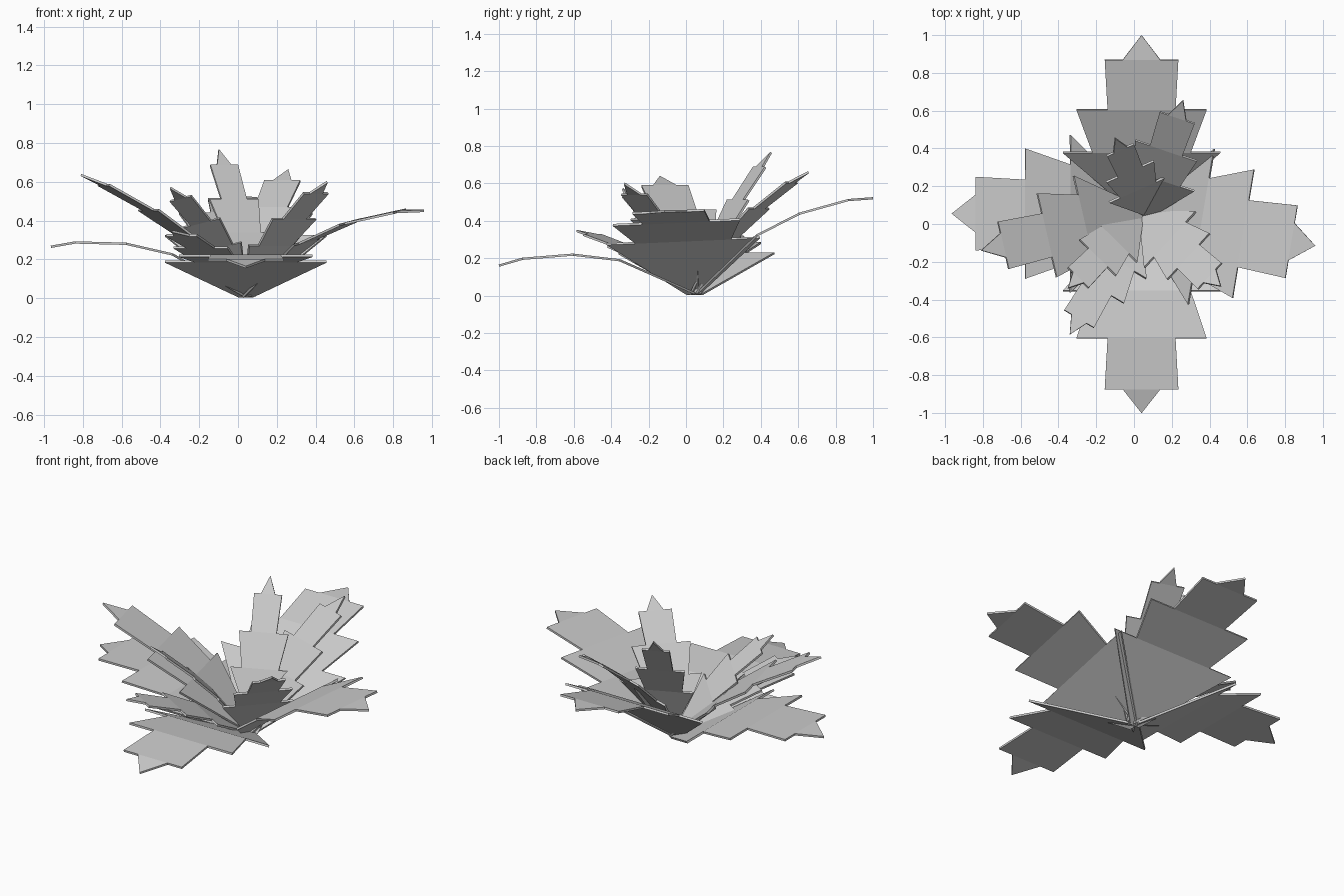
import bpy
import bmesh
from math import atan2, hypot, radians, cos, sin
from mathutils import Vector

if "Cube" in bpy.data.objects:
    bpy.data.objects.remove(bpy.data.objects["Cube"])

BASE = (0.04, 0.055, 0.008)
SEG = [0.452, 0.255, 0.273, 0.132]          # lengths of the four leaf segments
BEND = [0, -17, -28.5, -40]                 # droop of each segment in degrees
OUTER = [0.035, 0.417, 0.345, 0.195, 0]     # half widths where a segment ends
INNER = [0.035, 0.26, 0.18, 0.10, 0]        # half widths where the next begins


def make_leaf(name, tip, width=1.0, bend=1.0, roll=0.0, base=BASE):
    """Jagged leaf that starts at the base and ends at the given tip."""
    base = Vector(base)
    d = Vector(tip) - base
    run, heading = hypot(d.x, d.y), atan2(d.y, d.x)
    # drooping centre line in the leaf's own plane
    pts = [Vector((0, 0))]
    for length, b in zip(SEG, BEND):
        a = radians(b * bend)
        pts.append(pts[-1] + length * Vector((cos(a), sin(a))))
    chord = pts[-1]
    scale = hypot(run, d.z) / chord.length
    pitch = atan2(d.z, run) - atan2(chord.y, chord.x)
    along = Vector((cos(heading), sin(heading), 0))
    side = Vector((-sin(heading), cos(heading), 0))
    side = side * cos(radians(roll)) + Vector((0, 0, sin(radians(roll))))
    bm = bmesh.new()
    rows = []
    for i, p in enumerate(pts):
        r = scale * (p.x * cos(pitch) - p.y * sin(pitch))
        z = scale * (p.x * sin(pitch) + p.y * cos(pitch))
        c = base + along * r + Vector((0, 0, z))
        if i == 4:
            rows.append([bm.verts.new(c)])
        else:
            ws = [-INNER[i], INNER[i]]
            if i:
                ws = [-OUTER[i]] + ws + [OUTER[i]]
            rows.append([bm.verts.new(c + side * w * width) for w in ws])
    for lo, hi in zip(rows, rows[1:]):
        start = lo if len(lo) == 2 else lo[1:3]
        bm.faces.new([start[1]] + hi[::-1] + [start[0]])
    bmesh.ops.recalc_face_normals(bm, faces=bm.faces)
    me = bpy.data.meshes.new(name)
    bm.to_mesh(me)
    bm.free()
    ob = bpy.data.objects.new(name, me)
    bpy.context.collection.objects.link(ob)
    mod = ob.modifiers.new("thickness", 'SOLIDIFY')
    mod.thickness = 0.012
    mod.offset = 0


# large outer leaves
make_leaf("outer_leaf_front", (0.04, -1.0, 0.16))
make_leaf("outer_leaf_back", (0.04, 1.0, 0.52))
make_leaf("outer_leaf_left", (-0.965, 0.055, 0.265))
make_leaf("outer_leaf_right", (0.96, -0.115, 0.45), roll=2.5, base=(0.03, 0.04, 0.008))

# narrower, straighter inner leaves
make_leaf("inner_leaf_left", (-0.81, -0.14, 0.635), 0.66, 0.5, base=(0.06, 0.06, 0.01))
make_leaf("inner_leaf_back_right", (0.26, 0.655, 0.66), 0.5, 0.6, base=(0.05, 0.03, 0.01))
make_leaf("inner_leaf_back", (-0.10, 0.455, 0.765), 0.40, 0.4, base=(0.08, 0.05, 0.01))
make_leaf("inner_leaf_front_right", (0.46, -0.33, 0.60), 0.48, 0.4)
make_leaf("inner_leaf_front_left", (-0.35, -0.34, 0.57), 0.40, 0.4, roll=10)
make_leaf("inner_leaf_front_low", (-0.34, -0.585, 0.345), 0.47, 0.5)
